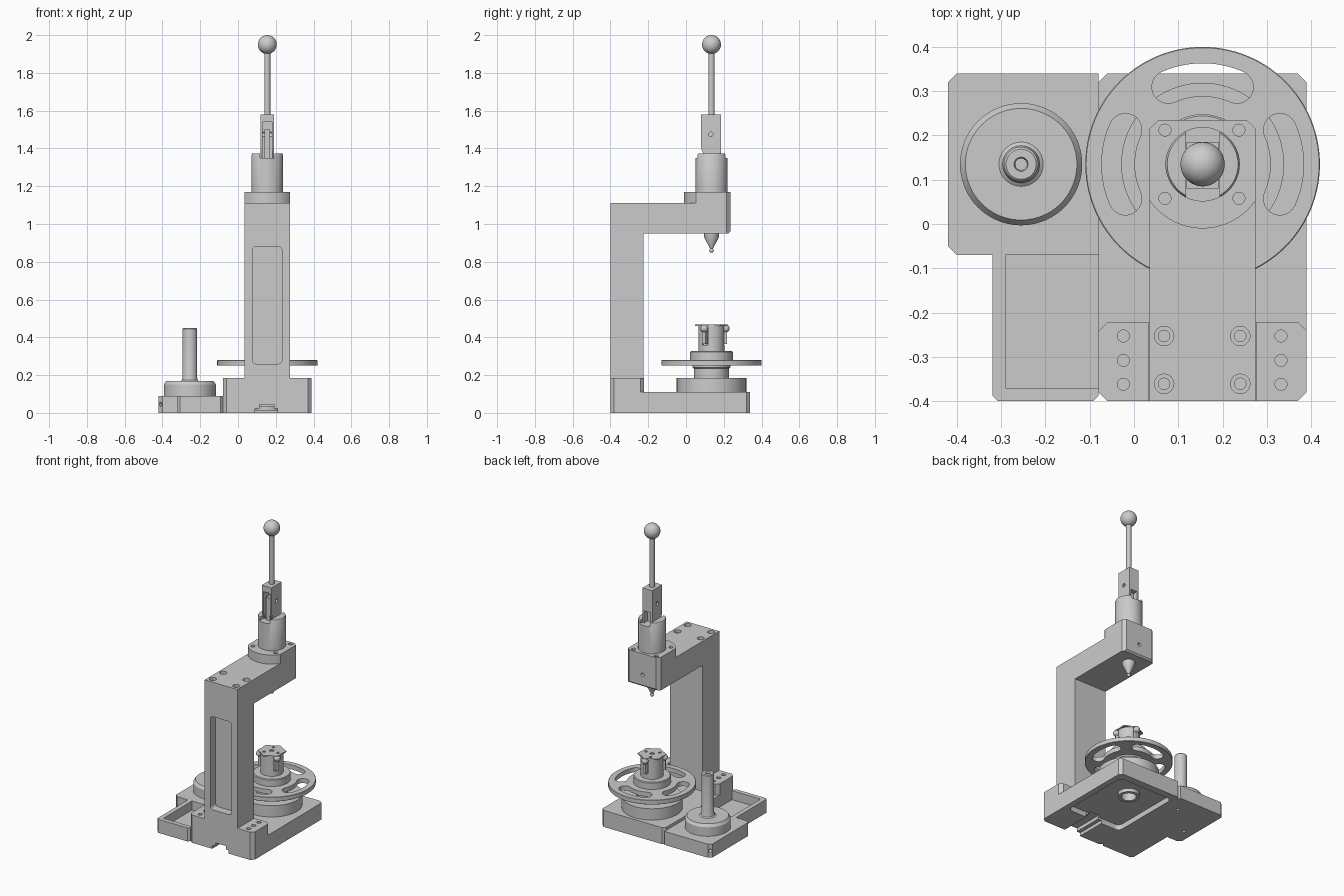
import bpy, bmesh, math
from mathutils import Vector, Matrix

if "Cube" in bpy.data.objects:
    bpy.data.objects.remove(bpy.data.objects["Cube"])

CX, CY = 0.155, 0.135          # spindle axis
DX = -0.255                    # side post axis


def finish(bm, name):
    bmesh.ops.remove_doubles(bm, verts=bm.verts, dist=1e-6)
    bmesh.ops.recalc_face_normals(bm, faces=bm.faces)
    me = bpy.data.meshes.new(name)
    bm.to_mesh(me)
    bm.free()
    ob = bpy.data.objects.new(name, me)
    bpy.context.collection.objects.link(ob)
    return ob


def prism(name, pts, z0, z1, axis='z'):
    """Extrude a flat outline; axis 'x' reads points as (y, z), 'y' as (x, z)."""
    put = {'z': lambda a, b, h: (a, b, h), 'x': lambda a, b, h: (h, a, b),
           'y': lambda a, b, h: (a, h, b)}[axis]
    bm = bmesh.new()
    f = bm.faces.new([bm.verts.new(put(a, b, z0)) for a, b in pts])
    ext = bmesh.ops.extrude_face_region(bm, geom=[f])['geom']
    bmesh.ops.translate(bm, vec=put(0, 0, z1 - z0),
                        verts=[v for v in ext if isinstance(v, bmesh.types.BMVert)])
    return finish(bm, name)


def rect(x0, y0, x1, y1, c=(0, 0, 0, 0)):
    """Rectangle outline with chamfers, counter-clockwise from lower left."""
    out = []
    for (x, y, sx, sy), k, flip in zip(
            ((x0, y0, 1, 1), (x1, y0, -1, 1), (x1, y1, -1, -1), (x0, y1, 1, -1)), c, (0, 1, 0, 1)):
        if not k:
            out.append((x, y))
        else:
            pair = [(x, y + sy * k), (x + sx * k, y)]
            out += pair[::-1] if flip else pair
    return out


def arc(cx, cy, r, a0, a1, n=8):
    return [(cx + r * math.cos(math.radians(a0 + (a1 - a0) * i / n)),
             cy + r * math.sin(math.radians(a0 + (a1 - a0) * i / n))) for i in range(n + 1)]


def round_rect(x0, y0, x1, y1, r):
    return (arc(x0 + r, y0 + r, r, 180, 270) + arc(x1 - r, y0 + r, r, 270, 360)
            + arc(x1 - r, y1 - r, r, 0, 90) + arc(x0 + r, y1 - r, r, 90, 180))


def lathe(name, prof, x, y, seg=64):
    bm = bmesh.new()
    vs = [bm.verts.new((x + r, y, z)) for r, z in prof]
    es = [bm.edges.new(p) for p in zip(vs, vs[1:])]
    bmesh.ops.spin(bm, geom=vs + es, cent=(x, y, 0), axis=(0, 0, 1),
                   angle=math.tau, steps=seg, use_merge=True)
    return finish(bm, name)


def rod(name, p0, p1, r, seg=24):
    p0, p1 = Vector(p0), Vector(p1)
    d = p1 - p0
    m = Matrix.Translation((p0 + p1) / 2) @ d.to_track_quat('Z', 'Y').to_matrix().to_4x4()
    bm = bmesh.new()
    bmesh.ops.create_cone(bm, cap_ends=True, segments=seg, radius1=r, radius2=r,
                          depth=d.length, matrix=m)
    return finish(bm, name)


def ball(name, c, r, seg=32):
    bm = bmesh.new()
    bmesh.ops.create_uvsphere(bm, u_segments=seg, v_segments=seg // 2, radius=r,
                              matrix=Matrix.Translation(c))
    return finish(bm, name)


def cut(ob, *cutters):
    bpy.context.view_layer.objects.active = ob
    for c in cutters:
        m = ob.modifiers.new("cut", 'BOOLEAN')
        m.operation, m.solver, m.object = 'DIFFERENCE', 'EXACT', c
        bpy.ops.object.modifier_apply(modifier=m.name)
        bpy.data.objects.remove(c)


def hole(x, y, z0, z1, r):
    return rod("cutter", (x, y, z0), (x, y, z1), r)


# Main base plate with underside pocket, channel and bore
base = prism("base_plate", rect(-.08, -.40, .39, .34, (.02, .02, .02, .02)), 0, .11)
cut(base, prism("cutter", round_rect(-.05, -.2, .35, .29, .03), -.01, .035),
    prism("cutter", rect(.09, -.45, .21, -.18), -.01, .022),
    prism("cutter", rect(.115, -.45, .19, -.18), -.01, .045),
    hole(CX, CY, -.01, .09, .05))
lathe("underside_bearing_ring", [(.045, .04), (.045, .012), (.065, .012), (.065, .04)], CX, CY)

# Mounting feet either side of the column
for name, x0, x1, hx, ch in (("left", -.08, .034, -.024, (.02, 0, 0, .02)),
                             ("right", .276, .39, .332, (0, .02, .02, 0))):
    foot = prism(name + "_foot", rect(x0, -.40, x1, -.222, ch), .11, .185)
    cut(foot, *[hole(hx, y, .14, .2, .0135) for y in (-.253, -.308, -.362)])

# Column with front pocket
column = prism("column", rect(.035, -.40, .275, -.225), .11, .95)
cut(column, prism("cutter", round_rect(.077, .26, .232, .88, .018), -.45, -.345, 'y'))

# Overhanging arm with counterbored screws and end set screw
arm = prism("arm", rect(.035, -.40, .275, .235, (0, 0, .02, .02)), .95, 1.11)
cut(arm, prism("cutter", [(.215, .94), (.25, .94), (.25, .975)], 0, .4, 'x'),
    rod("cutter", (CX, .2, 1.03), (CX, .3, 1.03), .012),
    *[hole(x, y, 1.09, 1.15, .022) for x in (.068, .24) for y in (-.253, -.361)])
for x in (.068, .24):
    for y in (-.253, -.361):
        lathe("arm_screw", [(0, 1.095), (.014, 1.095), (.014, 1.088)], x, y, 24)

# Flange on the arm: round at the back, flush with the arm end
a = math.degrees(math.acos(.12 / .145))
flange = prism("head_flange", arc(CX, CY, .145, 180 + a, 360 - a, 32)
               + [(.275, .215), (.255, .235), (.055, .235), (.035, .215)], 1.11, 1.17)
cut(flange, *[hole(x, y, 1.13, 1.2, .0135) for x in (.07, .237) for y in (.058, .212)])

# Spindle head with lever slot
head = lathe("spindle_head", [(0, 1.17), (.084, 1.17), (.084, 1.365), (.08, 1.372), (0, 1.372)], CX, CY)
cut(head, prism("cutter", rect(.117, 0, .193, .3), 1.35, 1.4))

# Lever block, forked at the front, with pivot hole
block = prism("lever_block", [(.105, 1.35), (.185, 1.35), (.185, 1.58), (.08, 1.58),
                              (.08, 1.41), (.085, 1.385)], .119, .191, 'x')
cut(block, prism("cutter", rect(.131, 0, .179, .135), 1.34, 1.54),
    prism("cutter", rect(.131, .15, .179, .3), 1.34, 1.43),
    rod("cutter", (.1, .132, 1.475), (.22, .132, 1.475), .012))
prism("lever_tongue", rect(.14, .095, .17, .15), 1.35, 1.50)
rod("lever_rod", (CX, CY, 1.57), (CX, CY, 1.92), .016)
ball("lever_knob", (CX, CY, 1.95), .05, 48)

# Spindle nose with ball tip under the arm
lathe("spindle_nose", [(0, .96), (.039, .96), (.039, .93), (.009, .872), (.006, .865), (0, .865)],
      CX, CY, 48)
ball("spindle_tip", (CX, CY, .86), .012, 24)

# Turntable: pedestal, slotted handwheel, hub
lathe("pedestal", [(0, .11), (.184, .11), (.184, .185), (.093, .185), (.093, .235),
                   (.1, .24), (.1, .25), (0, .25)], CX, CY, 80)
wheel = lathe("handwheel", [(0, .25), (.263, .25), (.265, .252), (.265, .278), (.263, .28), (0, .28)],
              CX, CY, 112)
for k in range(4):
    q, R, w, h = 90 * k, .191, .037, 24
    e = [(CX + R * math.cos(math.radians(q + s)), CY + R * math.sin(math.radians(q + s))) for s in (-h, h)]
    slot = (arc(CX, CY, R + w, q - h, q + h, 20) + arc(*e[1], w, q + h, q + h + 180, 12)[1:]
            + arc(CX, CY, R - w, q + h, q - h, 20)[1:] + arc(*e[0], w, q - h + 180, q - h + 360, 12)[1:-1])
    cut(wheel, prism("cutter", slot, .2, .3))
lathe("wheel_hub", [(0, .28), (.113, .28), (.113, .322), (.109, .327), (0, .327)], CX, CY)

# Chuck with three slotted jaws, ball clamps and pointed cap
chuck = lathe("chuck", [(0, .327), (.069, .327), (.069, .46), (0, .46)], CX, CY, 48)
star = []
for i in range(24):
    r = (.072, .078, .088, .078)[i % 4]
    star.append((CX + r * math.cos(math.tau * i / 24), CY + r * math.sin(math.tau * i / 24)))
cap = prism("chuck_cap", star, .46, .467)
cut(cap, hole(CX, CY, .455, .48, .014))
for k in range(3):
    t = math.radians(90 + 120 * k)
    c, s = math.cos(t), math.sin(t)
    at = lambda r, o: (CX + r * c - o * s, CY + r * s + o * c)
    cut(chuck, prism("cutter", [at(.052, -.018), at(.1, -.018), at(.1, .018), at(.052, .018)], .36, .45))
    cut(cap, hole(*at(.045, .02), .455, .48, .009))
    prism("chuck_jaw", [at(.05, -.01), at(.082, -.01), at(.082, .01), at(.05, .01)], .365, .44)
    ball("clamp_ball", (*at(.075, 0), .447), .021, 24)

# Side platform with corner set screws
plat = prism("side_platform", rect(-.42, -.07, -.08, .34, (.02, 0, 0, .02)), 0, .09)
cut(plat, rod("cutter", (-.45, .37, .045), (-.385, .305, .045), .011),
    rod("cutter", (-.45, -.10, .045), (-.385, -.035, .045), .011),
    hole(-.355, .045, -.01, .03, .01), hole(-.155, .225, -.01, .03, .01))

# Parts tray
tray = prism("parts_tray", rect(-.32, -.40, -.08, -.07, (.012, .012, 0, 0)), 0, .09)
cut(tray, prism("cutter", rect(-.29, -.37, -.05, -.04), .03, .12))

# Side disc and hollow post
lathe("side_disc", [(0, .09), (.138, .09), (.138, .15), (.126, .168), (0, .168)], DX, CY, 80)
lathe("side_post", [(0, .168), (.05, .168), (.042, .174), (.039, .185), (.039, .445), (.034, .45),
                    (.016, .45), (.013, .44), (.013, .40), (0, .40)], DX, CY, 48)

# Smooth round surfaces, keep edges crisp
bpy.ops.object.select_all(action='SELECT')
bpy.context.view_layer.objects.active = base
bpy.ops.object.shade_smooth_by_angle(angle=math.radians(30))
